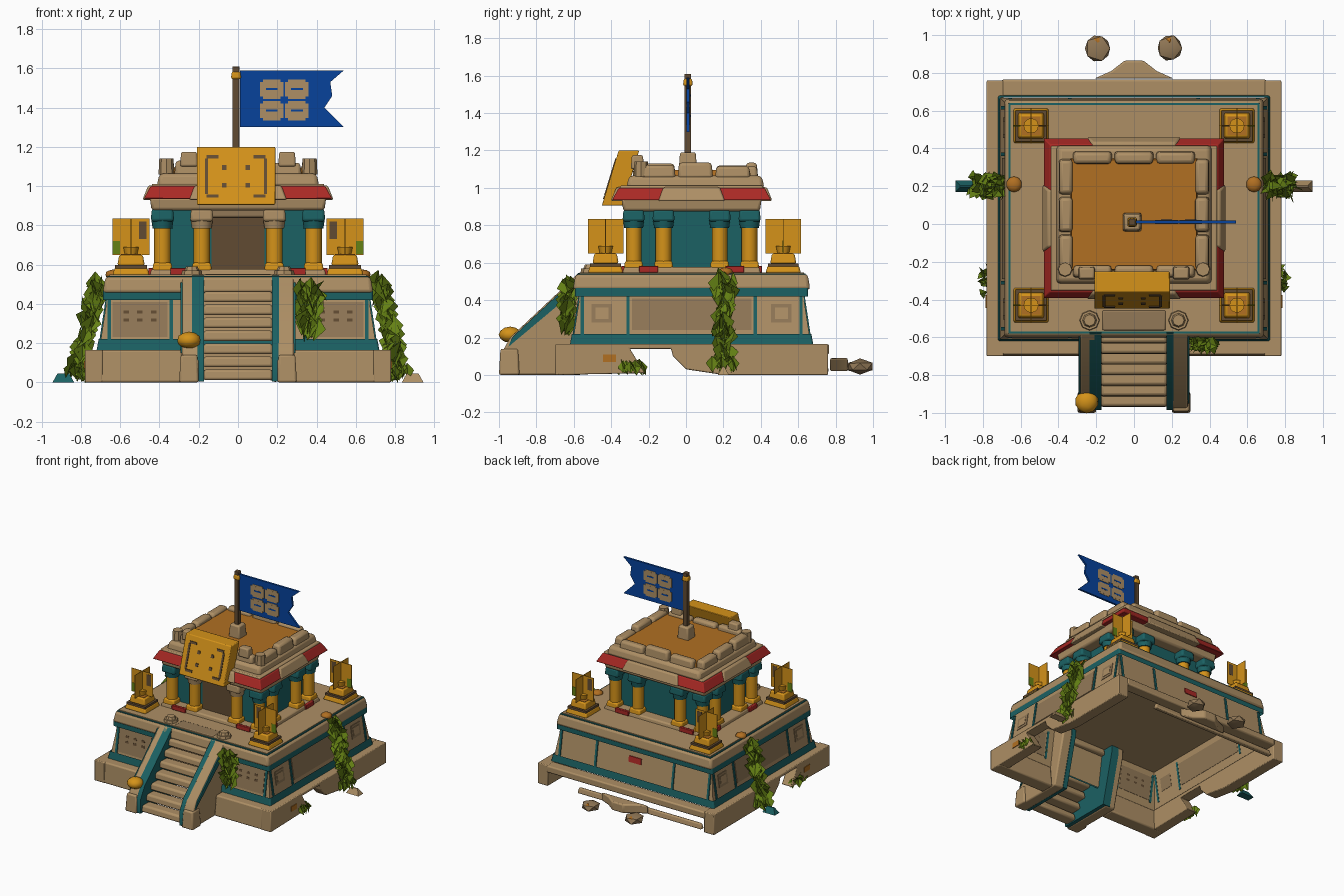
import bpy, bmesh, math, random
from mathutils import Vector, Matrix

random.seed(4)
if "Cube" in bpy.data.objects:
    bpy.data.objects.remove(bpy.data.objects["Cube"], do_unlink=True)

def material(name, *rgb):
    mat = bpy.data.materials.new(name)
    mat.use_nodes = True
    color = (*rgb, 1)
    mat.diffuse_color = color
    node = next(n for n in mat.node_tree.nodes if n.type == "BSDF_PRINCIPLED")
    node.inputs["Base Color"].default_value = color
    node.inputs["Roughness"].default_value = .9
    return mat

STONE = material("sandstone", .42, .275, .13)
PANEL = material("weathered stone", .29, .19, .095)
DARK = material("dark brown", .12, .07, .032)
GOLD = material("gold", .66, .29, .01)
ROOF = material("roof orange", .44, .16, .016)
TEAL = material("teal", .011, .12, .125)
RED = material("red paint", .4, .022, .018)
GREEN = material("vine green", .13, .22, .007)
BLUE = material("flag blue", .002, .055, .33)

CY = .03  # centre line of the building in y
parts = []

def finish(bm, name, mat, bevel=0):
    bmesh.ops.recalc_face_normals(bm, faces=bm.faces)
    mesh = bpy.data.meshes.new(name)
    bm.to_mesh(mesh)
    bm.free()
    mesh.materials.append(mat)
    obj = bpy.data.objects.new(name, mesh)
    bpy.context.collection.objects.link(obj)
    if bevel:
        mod = obj.modifiers.new("worn_edges", "BEVEL")
        mod.width, mod.segments = bevel, 2
    parts.append(obj)
    return obj

def loft(name, bottom, top, mat, bevel=0, caps=True):
    """Skin between two matching outlines, closed unless caps is off."""
    bm = bmesh.new()
    a = [bm.verts.new(p) for p in bottom]
    b = [bm.verts.new(p) for p in top]
    if caps:
        bm.faces.new(a)
        bm.faces.new(b)
    for i in range(len(a)):
        j = (i + 1) % len(a)
        bm.faces.new((a[i], a[j], b[j], b[i]))
    return finish(bm, name, mat, bevel)

def block(name, x, y, z0, z1, hx, hy, mat, taper=0, bevel=.01, caps=True):
    """Box standing on z0 whose top is narrower by taper on every side."""
    def ring(z, t):
        return [(x + sx * (hx - t), y + sy * (hy - t), z)
                for sx, sy in ((-1, -1), (1, -1), (1, 1), (-1, 1))]
    return loft(name, ring(z0, 0), ring(z1, taper), mat, bevel, caps)

def prism_x(name, outline, x0, x1, mat, bevel=0):
    return loft(name, [(x0, y, z) for y, z in outline], [(x1, y, z) for y, z in outline], mat, bevel)

def drum(name, x, y, z0, z1, r0, r1, mat, sides=12):
    bm = bmesh.new()
    bmesh.ops.create_cone(bm, cap_ends=True, segments=sides, radius1=r0, radius2=r1, depth=z1 - z0,
                          matrix=Matrix.Translation((x, y, (z0 + z1) / 2)))
    return finish(bm, name, mat)

def ball(name, x, y, z, r, mat, flat=1, detail=2, rough=0):
    bm = bmesh.new()
    bmesh.ops.create_icosphere(bm, subdivisions=detail, radius=r)
    for v in bm.verts:
        v.co *= 1 + random.uniform(-rough, rough)
        v.co = Vector((x, y, z)) + Vector((v.co.x, v.co.y, v.co.z * flat))
    return finish(bm, name, mat)

# Broken hollow base: side walls with a gap, front walls, back lip
side_wall = [(-.7, 0), (-.22, .01), (-.3, .14), (-.08, .14), (-.07, .1), (0, .03),
             (.2, 0), (.76, 0), (.76, .165), (-.7, .165)]
for s in (-1, 1):
    prism_x("base_side", side_wall, s * .69, s * .78, STONE, .006)
    block("base_side_patch", s * .782, -.41, .07, .11, .003, .035, ROOF, 0, 0)
    block("base_front", s * .53, -.645, 0, .165, .25, .055, STONE, .008)
block("base_back_lip", 0, .72, .11, .165, .7, .045, STONE)
block("base_back_sill", -.12, .745, .015, .06, .55, .02, STONE, .01)

# Hollow sloped platform with painted bands
block("platform_lower_band", 0, CY, .165, .22, .72, .65, TEAL, .01, .01, False)
block("platform_wall", 0, CY, .165, .46, .707, .637, STONE, .045, 0, False)
block("platform_upper_band", 0, CY, .42, .465, .688, .623, TEAL, 0, .01, False)
block("platform_cornice", 0, CY, .455, .54, .69, .635, STONE, .015, .018)
block("terrace_edge", 0, CY, .535, .543, .665, .61, TEAL, 0, 0)
block("terrace_floor", 0, CY, .536, .549, .655, .6, STONE, 0, 0)

def wall_plate(name, side, u, half, z0, z1, mat, thick=.007):
    """Thin plate set into one sloped side of the platform."""
    angle = side * math.pi / 2
    n = Vector((math.sin(angle), -math.cos(angle), 0))
    t = Vector((math.cos(angle), math.sin(angle), 0))
    reach = .70 if side % 2 else .63
    def ring(out):
        pts = []
        for du, z in ((-half, z0), (half, z0), (half, z1), (-half, z1)):
            d = reach - .035 * (z - .21) / .23 + out
            pts.append(Vector((0, CY, z)) + n * d + t * (u + du))
        return pts
    return loft(name, ring(-.002), ring(thick), mat)

for side in range(4):
    for s in (-1, 1):
        edge = .585 if side % 2 else .655
        wall_plate("corner_strip", side, s * edge, .009, .215, .43, TEAL)
        wall_plate("panel_strip", side, s * .34, .009, .215, .43, TEAL)
        if side % 2:
            wall_plate("square_frame", side, s * .48, .055, .28, .38, PANEL, .004)
            wall_plate("square_carving", side, s * .48, .035, .3, .36, STONE)
        elif side == 0:
            wall_plate("glyph_panel", side, s * .5, .14, .23, .41, PANEL, .004)
            for i in range(3):
                for z in (.31, .35):
                    wall_plate("carved_mark", side, s * .5 + (i - 1) * .07, .014, z, z + .016, DARK, .006)
    if side % 2:
        wall_plate("middle_panel", side, 0, .32, .24, .41, PANEL, .004)
wall_plate("red_patch", 2, 0, .055, .325, .37, RED)

# Stairway with separate treads and sloped rails
STEPS = 8
for i in range(STEPS):
    top = (i + 1) * .53 / STEPS
    block("stair_tread", 0, -.92 + i * .056, top - .055, top, .18, .05, STONE, .006, .014)
rail = [(-.99, 0), (-.99, .11), (-.94, .2), (-.62, .5), (-.58, .54), (-.46, .54), (-.46, .4), (-.56, 0)]
rail_edge = [(-.95, .15), (-.93, .2), (-.6, .51), (-.58, .46)]
for s, trim in ((-1, .235), (1, .21)):
    prism_x("stair_rail", rail, s * .2, s * .285, STONE, .01)
    prism_x("rail_inner_trim", [(y + .005, z + .005) for y, z in rail], s * .172, s * trim, TEAL)
    prism_x("rail_outer_trim", rail_edge, s * .275, s * .293, TEAL)
    block("rail_foot", s * .25, -.945, 0, .14, .05, .055, STONE, .008)
    drum("rail_post", s * .235, -.51, .54, .57, .055, .05, STONE, 8)
    drum("rail_post_cap", s * .235, -.51, .565, .59, .04, .03, STONE, 8)
ball("rail_orb", -.25, -.94, .215, .062, GOLD, .7)
block("landing", 0, -.51, .5, .553, .17, .055, PANEL)

# Shrine body: plinth with red inlays, walls, doorway
block("plinth", 0, CY, .54, .577, .45, .37, STONE, .008)
for s in (-1, 1):
    for t in (-1, 1):
        block("red_inlay_end", s * .285, CY + t * .365, .548, .583, .06, .012, RED, 0, .004)
        block("red_inlay_side", s * .445, CY + t * .23, .548, .583, .012, .05, RED, 0, .004)
block("shrine_walls", 0, CY, .57, .89, .355, .28, TEAL, 0, 0)
block("doorway", 0, CY - .28, .57, .86, .135, .006, DARK, 0, 0)
block("door_lintel", 0, CY - .29, .84, .89, .17, .03, PANEL)

def column(x, y, cap):
    block("column_foot", x, y, .565, .61, .052, .052, GOLD, .006)
    drum("column_shaft", x, y, .6, .8, .042, .042, GOLD)
    drum("column_neck", x, y, .785, .825, .05, .056, cap)
    block("column_capital", x, y, .82, .885, .06, .06, cap, .006, .014)

for sx in (-1, 1):
    for sy in (-1, 1):
        column(sx * .385, CY + sy * .31, TEAL)
        column(sx * .385, CY + sy * .15, TEAL)
        column(sx * .185, CY + sy * .31, STONE if sy < 0 else TEAL)

# Stepped roof with red eave corners
block("architrave", 0, CY, .875, .945, .44, .365, STONE, -.01, .015)
block("red_eaves", 0, CY, .935, 1.0, .48, .425, RED, .035, .006)
block("eave_middle_x", 0, CY, .93, 1.004, .487, .18, STONE, .03)
block("eave_middle_y", 0, CY, .93, 1.004, .25, .432, STONE, .03)
block("eave_top", 0, CY, .985, 1.012, .442, .385, STONE, .004, .006)
block("roof_step", 0, .05, .995, 1.065, .415, .37, STONE, .015, .02)
block("roof_field", 0, .05, 1.05, 1.095, .34, .3, ROOF, .01, 0)
for s in (-1, 1):
    for i in (-1, 0, 1):
        high = random.uniform(1.115, 1.14)
        block("parapet_side", s * .36, .05 + i * .2, 1.05, high, .04, .095, STONE, .008, .016)
        block("parapet_end", i * .22, .05 + s * .3, 1.05, high, .105, .036, STONE, .008, .016)
    block("parapet_merlon", s * .25, -.26, 1.1, 1.175, .045, .035, STONE, .005)
    drum("roof_finial", s * .365, -.24, 1.06, 1.14, .04, .036, STONE, 8)

# Leaning gold sign with carved marks
sign = [(-.45, .905), (-.36, 1.2), (-.25, 1.2), (-.34, .905)]
prism_x("sign_board", sign, -.21, .19, GOLD, .006)

def sign_mark(x, z, hx, hz):
    def ring(out):
        return [(x + a * hx, -.45 + (z + b * hz - .905) * .305 + out, z + b * hz)
                for a, b in ((-1, -1), (1, -1), (1, 1), (-1, 1))]
    loft("sign_mark", ring(.003), ring(-.005), DARK)

for s in (-1, 1):
    sign_mark(s * .15 - .01, 1.05, .008, .09)
    for t in (-1, 1):
        sign_mark(s * .12 - .01, 1.05 + t * .1, .03, .008)
        sign_mark(s * .06 - .01, 1.05 + t * .045, .012, .012)

# Flag on its pole
block("pole_base", -.01, .01, 1.08, 1.19, .05, .05, STONE, .008)
block("flag_pole", -.01, .01, 1.15, 1.61, .018, .018, DARK, 0, .004)
block("pole_cap", -.01, .01, 1.545, 1.585, .026, .026, GOLD, .004)
outline = [(.01, 1.3), (.54, 1.3), (.48, 1.36), (.44, 1.4), (.48, 1.46), (.47, 1.53), (.54, 1.59), (.01, 1.59)]
loft("flag", [(x, .003, z) for x, z in outline], [(x, .019, z) for x, z in outline], BLUE)
for x in (.172, .3):
    for z in (1.335, 1.445):
        block("flag_patch", x, .011, z + .012, z + .085, .06, .011, STONE, 0, 0)
        block("flag_patch_core", x, .011, z, z + .098, .045, .0105, STONE, 0, 0)
        block("flag_patch_slot", x, .011, z + .044, z + .055, .03, .012, BLUE, 0, 0)

# Corner braziers with crossed flame plates
for sx in (-1, 1):
    for y in (-.43, .52):
        x = sx * .545
        block("brazier_base", x, y, .545, .585, .095, .095, GOLD, .012)
        block("brazier_trim", x, y, .58, .597, .082, .082, DARK, 0, 0)
        block("brazier_block", x, y, .595, .65, .07, .07, GOLD, .01)
        block("brazier_inset", x, y, .645, .653, .05, .05, ROOF, 0, 0)
        drum("brazier_bowl", x, y, .645, .69, .03, .04, GOLD)
        block("flame_plate_front", x, y, .65, .835, .095, .002, GOLD, 0, 0)
        block("flame_plate_side", x, y, .65, .835, .002, .095, GOLD, 0, 0)
        block("flame_leaf", x + sx * .075, y, .655, .72, .02, .0035, GREEN, 0, 0)
        block("flame_soot", x - sx * .06, y, .73, .82, .02, .003, DARK, 0, 0)

# Vines made of folded leaves along a path
def vine(name, path, count, spread, size):
    bm = bmesh.new()
    path = [Vector(p) for p in path]
    for i in range(count):
        f = i / count * (len(path) - 1)
        k = int(f)
        at = path[k].lerp(path[k + 1], f - k)
        at += Vector([random.uniform(-w, w) for w in spread])
        turn = Matrix.Rotation(random.uniform(0, math.tau), 3, "Z") @ Matrix.Rotation(random.uniform(-.7, .7), 3, "X")
        a, b, c, d = [bm.verts.new(at + turn @ (Vector(p) * size))
                      for p in ((0, 0, .8), (.7, .25, 0), (0, 0, -1), (-.7, .25, 0))]
        bm.faces.new((a, b, c))
        bm.faces.new((a, c, d))
    finish(bm, name, GREEN)

for s, shard in ((-1, TEAL), (1, STONE)):
    trail = [(s * .71, .2, .51), (s * .75, .2, .4), (s * .78, .2, .24), (s * .82, .2, .1)]
    vine("side_vine", trail, 45, (.02, .035, .01), .075)
    vine("ground_leaves", [(s * .78, .2, .08), (s * .86, .2, .055)], 16, (.02, .06, .01), .05)
    vine("base_leaves", [(s * .785, -.35, .045), (s * .785, -.23, .045)], 14, (.02, .02, .01), .042)
    ball("terrace_orb", s * .635, .21, .55, .042, ROOF, .6)
    # Rubble around the base
    block("rubble_shard", s * .89, .2, 0, .045, .055, .03, shard, .025, 0)
    ball("back_rock", s * .19, .93, .045, .075, PANEL, .55, 1, .08)
    ball("back_rock_chip", s * .19, .965, .055, .03, ROOF, .7, 1, .1)
vine("front_vine", [(.37, -.63, .49), (.36, -.64, .26)], 40, (.05, .015, .02), .07)
fragment = [(-.21, .77), (.21, .77), (.12, .81), (.05, .865), (-.05, .865), (-.12, .81)]
loft("back_fragment", [(x, y, .02) for x, y in fragment], [(x, y, .09) for x, y in fragment], STONE, .01)

# Smooth the round parts, keep hard edges
for obj in parts:
    obj.select_set(True)
bpy.context.view_layer.objects.active = parts[0]
bpy.ops.object.shade_smooth_by_angle(angle=math.radians(35))
